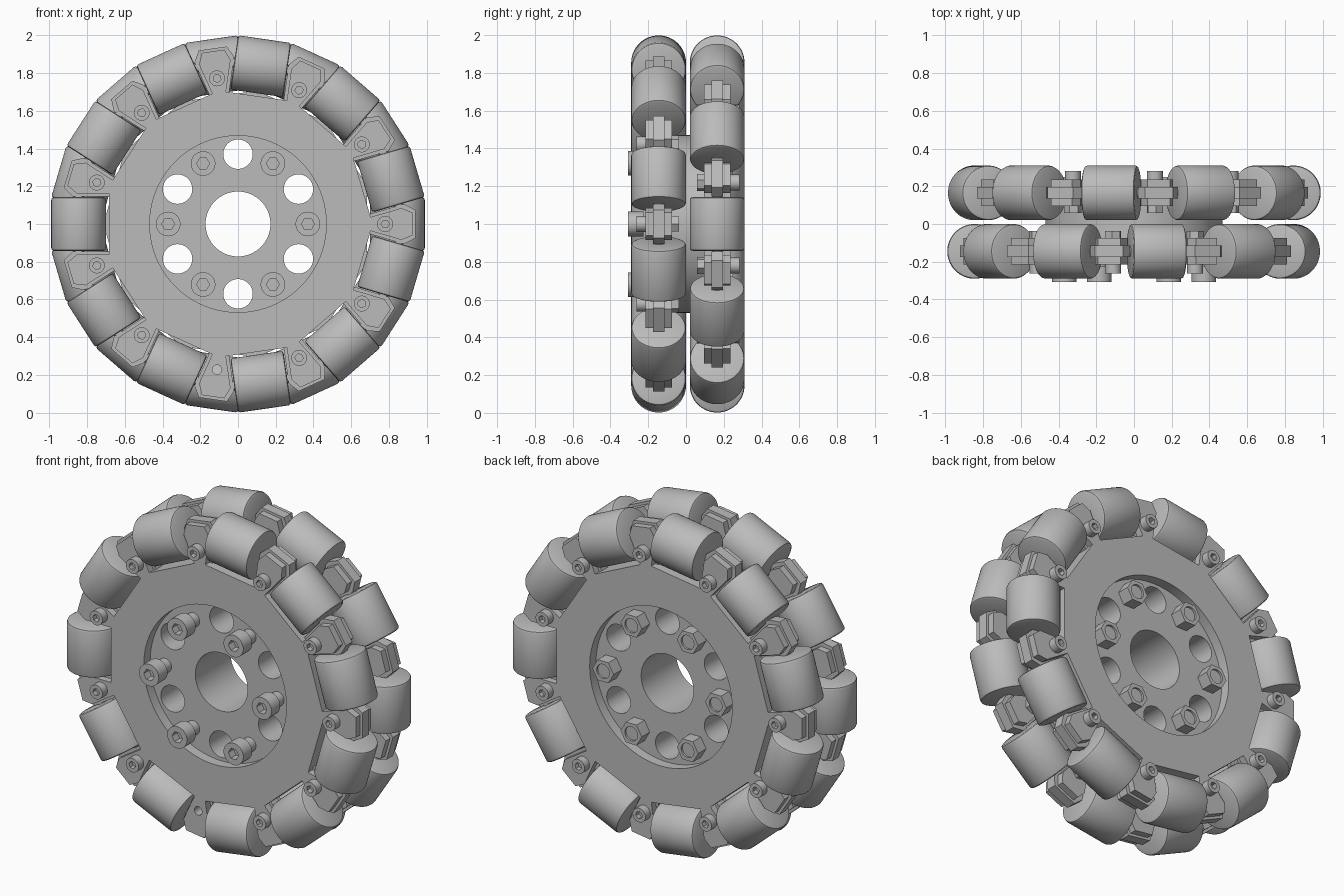
import bpy, bmesh
from math import cos, sin, pi, radians
from mathutils import Matrix

cube = bpy.data.objects.get("Cube")
if cube:
    bpy.data.objects.remove(cube)

grey = bpy.data.materials.new("grey metal")
grey.use_nodes = True
grey.diffuse_color = (0.5, 0.5, 0.5, 1)
grey.node_tree.nodes["Principled BSDF"].inputs["Base Color"].default_value = (0.5, 0.5, 0.5, 1)

COUNT = 11            # rollers per row
STEP = 2 * pi / COUNT
ROW_Y = -0.145        # middle of the front row
TURN_Y = 0.01         # the back row is the front row turned about this plane
ROLLER_R = 0.845


def ring(radius, sides=48, at=0.0, angle=0.0):
    """Regular outline, optionally moved out from the axle at an angle."""
    return [(at * cos(angle) + radius * cos(2 * pi * i / sides),
             at * sin(angle) + radius * sin(2 * pi * i / sides)) for i in range(sides)]


def finish(bm, name):
    bmesh.ops.recalc_face_normals(bm, faces=bm.faces)
    mesh = bpy.data.meshes.new(name)
    bm.to_mesh(mesh)
    bm.free()
    mesh.shade_smooth()
    mesh.set_sharp_from_angle(angle=radians(30))
    mesh.materials.append(grey)
    return mesh


def plates(name, layers):
    """Extruded flat outlines; each layer is (loops, y start, y end)."""
    bm = bmesh.new()
    for loops, y0, y1 in layers:
        curve = bpy.data.curves.new(name, "CURVE")
        curve.dimensions = "2D"
        curve.fill_mode = "BOTH"
        curve.extrude = abs(y1 - y0) / 2
        for loop in loops:
            spline = curve.splines.new("POLY")
            spline.points.add(len(loop) - 1)
            for point, (u, v) in zip(spline.points, loop):
                point.co = (u, v, 0, 1)
            spline.use_cyclic_u = True
        helper = bpy.data.objects.new(name, curve)
        mesh = bpy.data.meshes.new_from_object(helper)
        mesh.transform(Matrix.Translation((0, (y0 + y1) / 2, 0)) @ Matrix.Rotation(pi / 2, 4, "X"))
        bm.from_mesh(mesh)
        bpy.data.objects.remove(helper)
        bpy.data.curves.remove(curve)
        bpy.data.meshes.remove(mesh)
    bmesh.ops.remove_doubles(bm, verts=bm.verts, dist=0.0001)
    return finish(bm, name)


def place(name, mesh, angle=0.0, back=False):
    obj = bpy.data.objects.new(name, mesh)
    bpy.context.collection.objects.link(obj)
    turn = Matrix.Identity(4)
    if back:
        shift = Matrix.Translation((0, TURN_Y, 0))
        turn = shift @ Matrix.Rotation(pi, 4, "Z") @ shift.inverted()
    obj.matrix_world = turn @ Matrix.Translation((0, 0, 1)) @ Matrix.Rotation(-angle, 4, "Y")
    return obj


def wheel_outline(half_notch, side_r, tip_r, tip_half):
    """Disc with a notch for each roller and a chamfered spoke between."""
    pts = []
    for k in range(COUNT):
        roller_a = (k + 0.5) * STEP
        spoke_a = (k + 1) * STEP
        local = [(roller_a, side_r, -half_notch), (roller_a, 0.685, -half_notch),
                 (roller_a, 0.685, half_notch), (roller_a, side_r, half_notch),
                 (spoke_a, tip_r, -tip_half), (spoke_a, tip_r, tip_half)]
        pts += [(r * cos(a) - t * sin(a), r * sin(a) + t * cos(a)) for a, r, t in local]
    return pts


# Layered row plates, with an open middle for the hub
def row_plate(name, holes):
    opening = ring(0.468, 96)
    outer = [wheel_outline(0.163, 0.855, 0.925, 0.06), opening] + holes
    middle = [wheel_outline(0.146, 0.875, 0.94, 0.075), opening] + holes
    return plates(name, [(outer, ROW_Y - 0.07, ROW_Y - 0.03),
                         (middle, ROW_Y - 0.03, ROW_Y + 0.03),
                         (outer, ROW_Y + 0.03, ROW_Y + 0.07)])


EMPTY = 8             # the front spoke left without a bolt
place("front_plate", row_plate("front_plate", [ring(0.025, 24, 0.78, EMPTY * STEP)]))
place("back_plate", row_plate("back_plate", []), back=True)

# Hub joining both rows, with axle bore and six round holes
hub_loops = [ring(0.47, 96), ring(0.172, 64)]
hub_loops += [ring(0.078, 40, 0.37, radians(30 + 60 * i)) for i in range(6)]
place("hub", plates("hub", [(hub_loops, -0.155, 0.175)]))

# Roller: chamfered cylinder lying along the rim, with its pin
bm = bmesh.new()
bmesh.ops.create_cone(bm, cap_ends=True, segments=64, radius1=0.145, radius2=0.145, depth=0.284)
rims = [e for e in bm.edges if abs(e.verts[0].co.z - e.verts[1].co.z) < 0.001]
bmesh.ops.bevel(bm, geom=rims, offset=0.014, segments=2, profile=0.5, affect="EDGES")
bmesh.ops.create_cone(bm, cap_ends=True, segments=24, radius1=0.028, radius2=0.028, depth=0.36)
bmesh.ops.translate(bm, verts=bm.verts, vec=(ROLLER_R, ROW_Y, 0))
roller = finish(bm, "roller")


def bolt(name, at, head, neck, hexagon, nut, ys):
    """Socket-head bolt with hex nut; ys = head front, head back, nut start, nut end."""
    front, under, nut_in, nut_out = ys
    socket = ring(hexagon, 6, at)
    floor = front + (under - front) * 0.6
    return plates(name, [([ring(head, 32, at), socket], front, floor),
                         ([ring(head, 32, at)], floor, under),
                         ([ring(neck, 24, at)], under, nut_out - 0.012),
                         ([ring(nut, 6, at), ring(neck, 24, at)], nut_in, nut_out)])


spoke_bolt = bolt("spoke_bolt", 0.78, 0.042, 0.024, 0.022, 0.046,
                  (-0.262, -0.214, -0.076, -0.038))
hub_bolt = bolt("hub_bolt", 0.37, 0.065, 0.042, 0.034, 0.07,
                (-0.307, -0.225, 0.174, 0.25))

for back in (False, True):
    side = "back" if back else "front"
    for k in range(COUNT):
        place(f"{side}_roller", roller, (k + 0.5) * STEP, back)
        if back or k != EMPTY:
            place(f"{side}_spoke_bolt", spoke_bolt, k * STEP, back)

for i in range(6):
    place("hub_bolt", hub_bolt, radians(60 * i))
